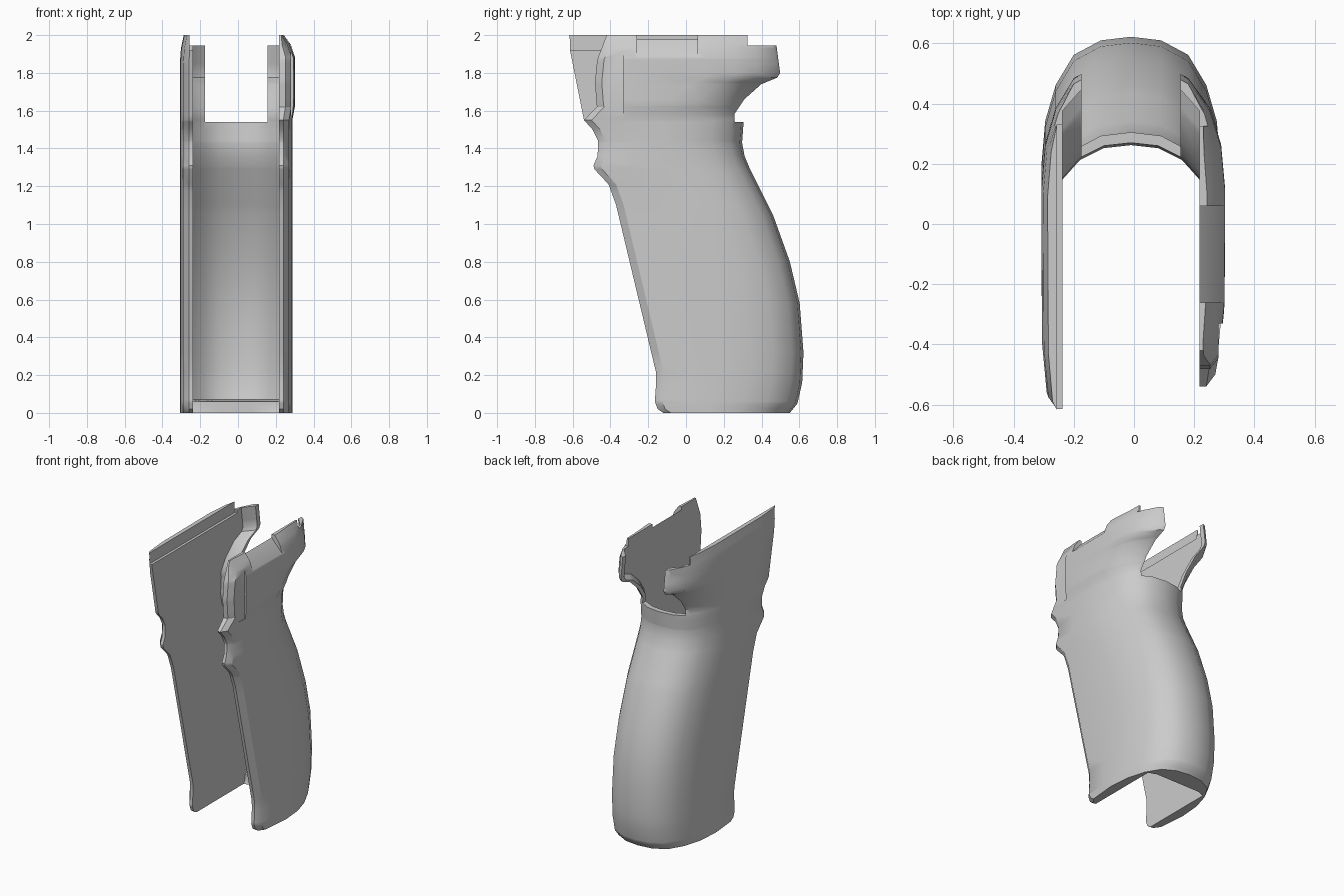
import bpy
import bmesh
import math
from mathutils import Matrix, Vector

cube = bpy.data.objects.get("Cube")
if cube:
    bpy.data.objects.remove(cube, do_unlink=True)

# One flat grey
grey = bpy.data.materials.new("plain grey")
grey.use_nodes = True
grey.diffuse_color = (0.6, 0.6, 0.6, 1)
grey.node_tree.nodes["Principled BSDF"].inputs["Base Color"].default_value = (0.6, 0.6, 0.6, 1)

# Profiles as (height, value)
FRONT = [(0, -.12), (.02, -.15), (.06, -.165), (.16, -.158), (.22, -.16),
         (1.1, -.37), (1.21, -.41), (1.29, -.485), (1.31, -.49), (1.36, -.468),
         (1.44, -.465), (1.5, -.495), (1.55, -.54)]
FRONT_RIGHT = FRONT + [(2, -.63)]
FRONT_LEFT = FRONT + [(1.62, -.472), (1.75, -.482), (1.87, -.47), (2, -.42)]
BACK = [(0, .55), (.05, .59), (.16, .615), (.32, .622), (.58, .602), (.8, .55),
        (1.05, .46), (1.3, .335), (1.36, .31), (1.43, .297), (1.54, .305),
        (1.58, .302), (1.66, .355), (1.74, .445), (1.775, .53), (1.8, .545),
        (1.95, .525), (2, .52)]
WIDTH_RIGHT = [(0, 1), (1.85, 1), (1.93, .98), (2, .93)]
WIDTH_LEFT = [(0, 1), (1.55, 1), (1.63, 1.05), (1.88, 1.05), (1.95, .97), (2, .85)]
INNER = .228
SHIFT = -.01


def lerp(profile, z):
    for (z0, v0), (z1, v1) in zip(profile, profile[1:]):
        if z <= z1:
            return v0 + (v1 - v0) * (z - z0) / (z1 - z0)
    return profile[-1][1]


def half_section(z, front, width):
    """Outer and inner points of one wall, from its front edge to the spine."""
    f, b, w = lerp(front, z), lerp(BACK, z), lerp(width, z)
    outer = [(.25, f), (.28, f + .04), (.295, f + .2), (.298, b - .43),
             (.285, b - .28), (.25, b - .16), (.19, b - .06), (.1, b - .012), (0, b)]
    inner = [(INNER, f), (INNER, f + .04), (INNER, f + .2), (INNER, b - .43),
             (INNER, b - .27), (INNER, b - .15), (.17, b - .085), (.09, b - .045), (0, b - .035)]
    outer = [(max(x * w, INNER + .012) if i < 6 else x, y)
             for i, (x, y) in enumerate(outer)]
    if z <= .06:  # straight lip inside the foot
        inner = [(x, min(y, .42)) for x, y in inner]
    return outer, inner


def section(z):
    ro, ri = half_section(z, FRONT_RIGHT, WIDTH_RIGHT)
    lo, li = half_section(z, FRONT_LEFT, WIDTH_LEFT)
    outer = [(-x, y) for x, y in ro] + lo[-2::-1]
    inner = [(-x, y) for x, y in ri] + li[-2::-1]
    return [Vector((x + SHIFT, y, z)) for x, y in outer + inner[::-1]]


# Grip shell: loft the U section up through every profile height
levels = sorted({z for p in (FRONT_RIGHT, FRONT_LEFT, BACK, WIDTH_RIGHT, WIDTH_LEFT)
                 for z, _ in p} | {.07, .45, .7, .92, 1.17})
bm = bmesh.new()
rings = [[bm.verts.new(co) for co in section(z)] for z in levels]
n = len(rings[0])
for low, high in zip(rings, rings[1:]):
    for i in range(n):
        j = (i + 1) % n
        bm.faces.new((low[i], low[j], high[j], high[i]))
for ring in (rings[0], rings[-1]):
    for i in range(n // 2 - 1):
        bm.faces.new((ring[i], ring[i + 1], ring[n - 2 - i], ring[n - 1 - i]))
bmesh.ops.recalc_face_normals(bm, faces=bm.faces)
mesh = bpy.data.meshes.new("grip_shell")
bm.to_mesh(mesh)
bm.free()
mesh.materials.append(grey)
shell = bpy.data.objects.new("grip_shell", mesh)
bpy.context.collection.objects.link(shell)
bpy.context.view_layer.objects.active = shell
shell.select_set(True)


def cut(name, low, high, tilt=0):
    """Remove a box, given by its corners and a tilt about y, from the shell."""
    low, high = Vector(low), Vector(high)
    box = bmesh.new()
    bmesh.ops.create_cube(box, size=1, matrix=Matrix.Translation((low + high) / 2)
                          @ Matrix.Rotation(tilt, 4, 'Y')
                          @ Matrix.Diagonal((*(high - low), 1)))
    data = bpy.data.meshes.new(name)
    box.to_mesh(data)
    box.free()
    data.materials.append(grey)
    cutter = bpy.data.objects.new(name, data)
    cutter.hide_render = True
    bpy.context.collection.objects.link(cutter)
    mod = shell.modifiers.new(name, 'BOOLEAN')
    mod.operation = 'DIFFERENCE'
    mod.solver = 'EXACT'
    mod.object = cutter
    bpy.ops.object.modifier_apply(modifier=name)
    bpy.data.objects.remove(cutter, do_unlink=True)


# Gap between the rear tangs
cut("tang_gap", (-.175, 0, 1.54), (.155, 1, 2.2))
# Lower top of the tangs
cut("tang_step", (-.5, .325, 1.945), (.5, 1, 2.2))
# Rail groove inside the right wall
cut("rail_groove", (-.256, -.8, 1.922), (-.1, .33, 2.2))
# Recessed front panel on the left wall
cut("front_recess", (.281, -.8, 1.575), (.5, -.33, 1.94))
# Sloped notch along the top of the left wall
cut("ramp_notch", (.15, -.26, 1.911), (.45, .06, 2.011), math.radians(48))

bpy.ops.object.shade_smooth_by_angle(angle=math.radians(32))
